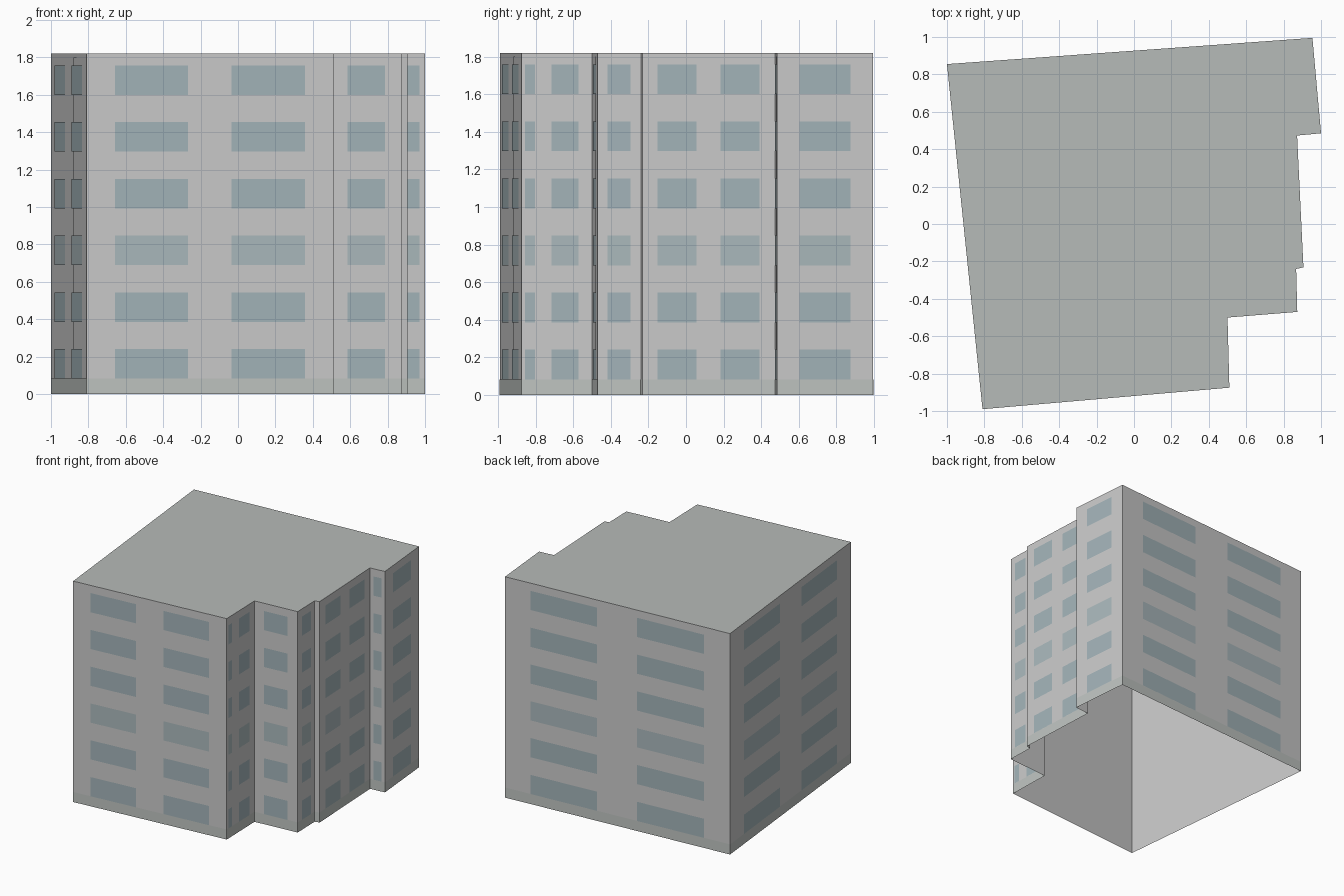
import bpy
from mathutils import Vector

if "Cube" in bpy.data.objects:
    bpy.data.objects.remove(bpy.data.objects["Cube"])

H = 1.82            # building height
FLOORS = 6
STEP = H / FLOORS
SILL, PANE_H = 0.083, 0.158

# Footprint, counter-clockwise from the front left corner
PLAN = [(-0.81, -0.99), (0.51, -0.875), (0.5, -0.5), (0.873, -0.47), (0.867, -0.24),
        (0.906, -0.232), (0.872, 0.473), (1.0, 0.485), (0.954, 0.995), (-1.0, 0.855)]

# Window spans along a wall (fractions of its length)
TWO = [(0.115, 0.41), (0.588, 0.885)]
ONE = [(0.23, 0.765)]
SIDE = [(0.053, 0.19), (0.427, 0.81)]
BAYS = [TWO, SIDE, ONE, ONE, [], TWO, ONE, ONE, TWO, TWO]
STREAK = (0.635, 0.722)


def material(name, rgb):
    m = bpy.data.materials.new(name)
    m.diffuse_color = (*rgb, 1)
    m.use_nodes = True
    m.node_tree.nodes["Principled BSDF"].inputs["Base Color"].default_value = m.diffuse_color
    return m


def make(name, quads, mat):
    """Mesh object from a list of polygons given as corner points."""
    verts, faces = [], []
    for q in quads:
        faces.append(range(len(verts), len(verts) + len(q)))
        verts += q
    me = bpy.data.meshes.new(name)
    me.from_pydata(verts, [], [list(f) for f in faces])
    me.materials.append(mat)
    ob = bpy.data.objects.new(name, me)
    bpy.context.collection.objects.link(ob)
    return ob


def panel(a, b, u0, u1, z0, z1, off):
    """Upright rectangle on the wall a-b, lifted outwards by off."""
    a, b = Vector((*a, 0)), Vector((*b, 0))
    d = (b - a).normalized()
    n = Vector((d.y, -d.x, 0)) * off
    p, q = a.lerp(b, u0) + n, a.lerp(b, u1) + n
    return [(p.x, p.y, z0), (q.x, q.y, z0), (q.x, q.y, z1), (p.x, p.y, z1)]


concrete = material("concrete", (0.61, 0.61, 0.595))
base_mat = material("base_band", (0.53, 0.56, 0.54))
streak_mat = material("streak", (0.54, 0.57, 0.55))
roof_mat = material("roof", (0.47, 0.495, 0.48))
glass = material("glass", (0.37, 0.46, 0.49))
pale_glass = material("pale_glass", (0.41, 0.49, 0.51))

walls, base, streaks, panes, pale = [], [], [], [], []
for i, a in enumerate(PLAN):
    b = PLAN[(i + 1) % len(PLAN)]
    walls.append(panel(a, b, 0, 1, 0, H, 0))
    base.append(panel(a, b, 0, 1, 0, SILL, 0.001))
    if BAYS[i]:
        u0, u1 = (0.72, 0.78) if BAYS[i] is SIDE else STREAK
        streaks.append(panel(a, b, u0, u1, SILL, H - 0.02, 0.001))
    for u0, u1 in BAYS[i]:
        for f in range(FLOORS):
            z = SILL + f * STEP
            (pale if f == 2 else panes).append(
                panel(a, b, u0, u1, z, z + PANE_H, 0.002))

# Open-bottomed shell: walls and flat roof
make("walls", walls, concrete)
make("roof", [[(x, y, H) for x, y in PLAN]], roof_mat)

# Surface details
make("base_band", base, base_mat)
make("wall_streaks", streaks, streak_mat)
make("windows", panes, glass)
make("pale_windows", pale, pale_glass)
